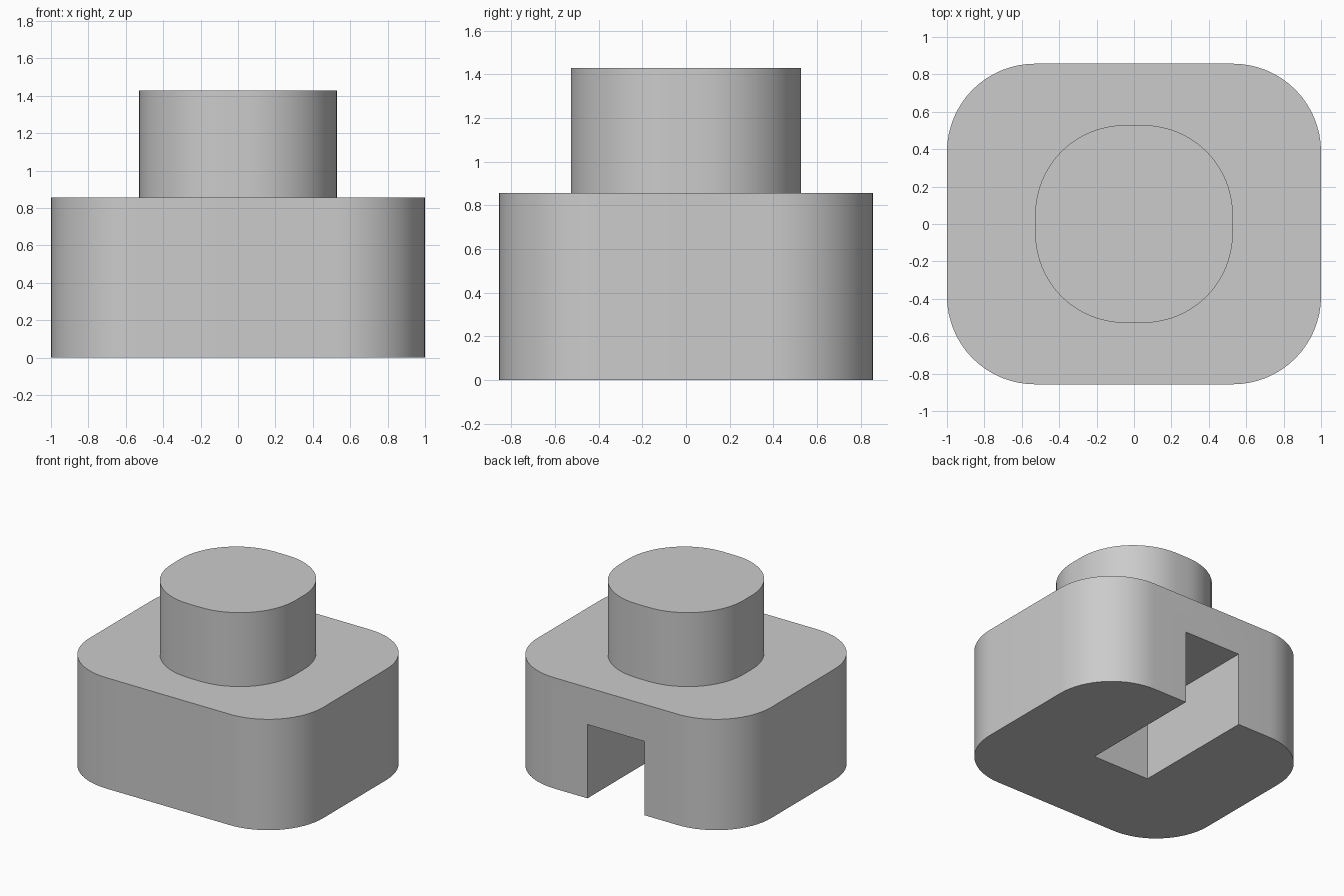
import bpy, bmesh, math

if "Cube" in bpy.data.objects:
    bpy.data.objects.remove(bpy.data.objects["Cube"])

grey = bpy.data.materials.new("light_grey")
grey.diffuse_color = (0.6, 0.6, 0.6, 1)
grey.use_nodes = True
grey.node_tree.nodes["Principled BSDF"].inputs["Base Color"].default_value = grey.diffuse_color


def rounded_prism(name, hx, hy, radius, z0, z1, steps=16):
    """Upright block with four round corners; hx and hy are half sizes."""
    bm = bmesh.new()
    verts = []
    for quarter, (sx, sy) in enumerate([(1, 1), (-1, 1), (-1, -1), (1, -1)]):
        for i in range(steps + 1):
            a = math.pi / 2 * (quarter + i / steps)
            verts.append(bm.verts.new((sx * (hx - radius) + radius * math.cos(a),
                                       sy * (hy - radius) + radius * math.sin(a), z0)))
    bottom = bm.faces.new(verts)
    top = bmesh.ops.extrude_face_region(bm, geom=[bottom], use_keep_orig=True)["geom"]
    bmesh.ops.translate(bm, vec=(0, 0, z1 - z0),
                        verts=[v for v in top if isinstance(v, bmesh.types.BMVert)])
    bmesh.ops.recalc_face_normals(bm, faces=bm.faces)
    mesh = bpy.data.meshes.new(name)
    bm.to_mesh(mesh)
    bm.free()
    mesh.materials.append(grey)
    obj = bpy.data.objects.new(name, mesh)
    bpy.context.collection.objects.link(obj)
    return obj


def smooth(obj):
    bpy.ops.object.select_all(action="DESELECT")
    obj.select_set(True)
    bpy.context.view_layer.objects.active = obj
    bpy.ops.object.shade_smooth_by_angle(angle=math.radians(30))


# Wide base block and the round post on top
base = rounded_prism("base", 1.0, 0.857, 0.471, 0, 0.857)
post = rounded_prism("post", 0.528, 0.528, 0.477, 0.857, 1.429)

# Slot open at the back and underneath
bpy.ops.mesh.primitive_cube_add(size=1, location=(0, 0.357, 0.2355))
slot = bpy.context.object
slot.name = "slot_cutter"
slot.scale = (0.486, 1.0, 0.671)
slot.location.y = -0.143 + 0.6
slot.scale.y = 1.2
slot.hide_render = True
slot.data.materials.append(grey)

cut = base.modifiers.new("slot", "BOOLEAN")
cut.operation = "DIFFERENCE"
cut.solver = "EXACT"
cut.object = slot
bpy.context.view_layer.objects.active = base
bpy.ops.object.modifier_apply(modifier=cut.name)
bpy.data.objects.remove(slot)

for part in (base, post):
    smooth(part)
